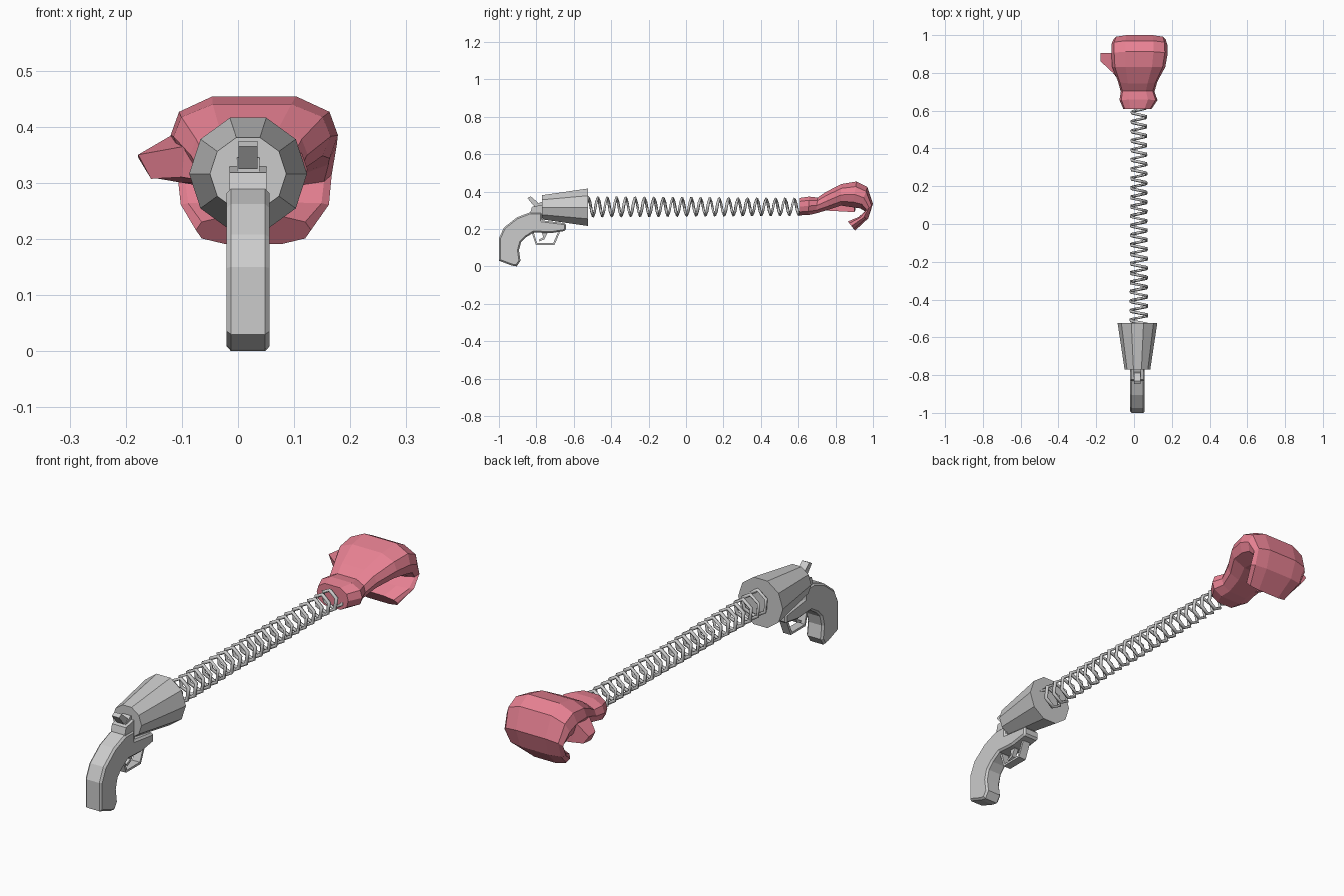
import bpy, bmesh, math
from mathutils import Vector

if "Cube" in bpy.data.objects:
    bpy.data.objects.remove(bpy.data.objects["Cube"])

CX, CZ = 0.018, 0.316   # barrel axis


def finish(name, bm, mat=None):
    bmesh.ops.recalc_face_normals(bm, faces=bm.faces)
    me = bpy.data.meshes.new(name)
    bm.to_mesh(me)
    bm.free()
    ob = bpy.data.objects.new(name, me)
    bpy.context.collection.objects.link(ob)
    if mat:
        me.materials.append(mat)
    return ob


def extrude_x(name, profile, width, bevel=0.0):
    """Extrude a closed (y, z) outline along x, centred on the gun."""
    bm = bmesh.new()
    a, b = [[bm.verts.new((CX + s * width / 2, y, z)) for y, z in profile] for s in (-1, 1)]
    n = len(profile)
    bm.faces.new(a)
    bm.faces.new(b[::-1])
    for i in range(n):
        j = (i + 1) % n
        bm.faces.new((a[i], a[j], b[j], b[i]))
    ob = finish(name, bm)
    if bevel:
        m = ob.modifiers.new("bevel", 'BEVEL')
        m.width, m.segments, m.limit_method = bevel, 1, 'ANGLE'
        m.angle_limit = math.radians(75)
    return ob


def loft(name, rings, mat=None):
    """Bridge rings of points and cap both ends."""
    bm = bmesh.new()
    vr = [[bm.verts.new(p) for p in r] for r in rings]
    n = len(vr[0])
    for a, b in zip(vr, vr[1:]):
        for i in range(n):
            j = (i + 1) % n
            bm.faces.new((a[i], a[j], b[j], b[i]))
    bm.faces.new(vr[0])
    bm.faces.new(vr[-1][::-1])
    return finish(name, bm, mat)


# grip and frame
extrude_x("grip", [
    (-1, .03), (-1, .15), (-.973, .208), (-.904, .262), (-.834, .289), (-.77, .289),
    (-.77, .246), (-.642, .23), (-.642, .19), (-.727, .177), (-.813, .182),
    (-.856, .155), (-.882, .128), (-.893, .086), (-.885, .03), (-.905, .0), (-.93, .004)],
    0.077, 0.008)
extrude_x("frame_rear", [(-.834, .28), (-.824, .318), (-.765, .33), (-.765, .25)], 0.066)
extrude_x("frame_top", [(-.824, .315), (-.775, .345), (-.765, .345), (-.765, .315)], 0.04)
extrude_x("hammer", [(-.848, .365), (-.83, .374), (-.79, .34), (-.79, .325), (-.815, .325)], 0.034)

# trigger and guard
extrude_x("trigger_guard", [
    (-.826, .185), (-.803, .115), (-.703, .115), (-.674, .182),
    (-.685, .182), (-.71, .124), (-.797, .124), (-.815, .185)], 0.036)
extrude_x("trigger", [
    (-.77, .182), (-.763, .155), (-.787, .143), (-.782, .134), (-.757, .145), (-.738, .182)], 0.02)

# ten-sided flared barrel
loft("barrel", [[(CX + r * math.cos(i * math.tau / 10), y, CZ + r * math.sin(i * math.tau / 10))
                 for i in range(10)] for y, r in ((-.77, .068), (-.525, .105))])

# spring: six points per turn
SEG, TURNS = 6, 23
n = SEG * TURNS
cu = bpy.data.curves.new("spring", 'CURVE')
cu.dimensions = '3D'
cu.bevel_depth, cu.bevel_resolution, cu.use_fill_caps = 0.008, 0, True
sp = cu.splines.new('POLY')
sp.points.add(n)
for i in range(n + 1):
    t, a = i / n, i * math.tau / SEG + .5
    r = .050 - .008 * t
    sp.points[i].co = (.026 + r * math.cos(a), -.53 + 1.15 * t, CZ + .002 + r * math.sin(a), 1)
spring = bpy.data.objects.new("spring", cu)
bpy.context.collection.objects.link(spring)
bpy.context.view_layer.objects.active = spring
spring.select_set(True)
bpy.ops.object.convert(target='MESH')

# glove: sections given by outer (y, z), inner (y, z), left x, right x
pink = bpy.data.materials.new("pink")
pink.diffuse_color = (.8, .22, .29, 1)
pink.use_nodes = True
pink.node_tree.nodes["Principled BSDF"].inputs["Base Color"].default_value = pink.diffuse_color
sections = [
    ((.608, .366), (.608, .273), -.056, .092),
    ((.658, .373), (.655, .274), -.077, .124),
    ((.705, .368), (.695, .283), -.070, .108),
    ((.745, .396), (.765, .304), -.085, .124),
    ((.830, .440), (.830, .325), -.115, .165),
    ((.912, .454), (.890, .316), -.120, .178),
    ((.970, .424), (.932, .310), -.120, .176),
    ((1.00, .335), (.958, .294), -.108, .167),
    ((.975, .257), (.925, .265), -.102, .162),
    ((.904, .191), (.866, .240), -.075, .130)]
shape = [(1, 0), (.9, .6), (.5, 1), (-.5, 1), (-.9, .6),
         (-1, 0), (-.9, -.6), (-.5, -1), (.5, -1), (.9, -.6)]
rings = []
for o, i, xl, xr in sections:
    o, i = Vector(o), Vector(i)
    ring = []
    for u, v in shape:
        p = (o + i) / 2 + (o - i) / 2 * v
        ring.append(((xl + xr) / 2 + (xr - xl) / 2 * u, p.x, p.y))
    rings.append(ring)
loft("glove", rings, pink)

# thumb: tapered wedge on the left side of the fist
loft("thumb", [
    [(-.04, .72, .36), (-.04, .72, .30), (-.04, .90, .29), (-.04, .90, .385)],
    [(-.095, .785, .365), (-.10, .785, .31), (-.10, .905, .30), (-.118, .905, .385)],
    [(-.178, .862, .350), (-.155, .858, .307), (-.152, .905, .309), (-.178, .905, .345)]], pink)
